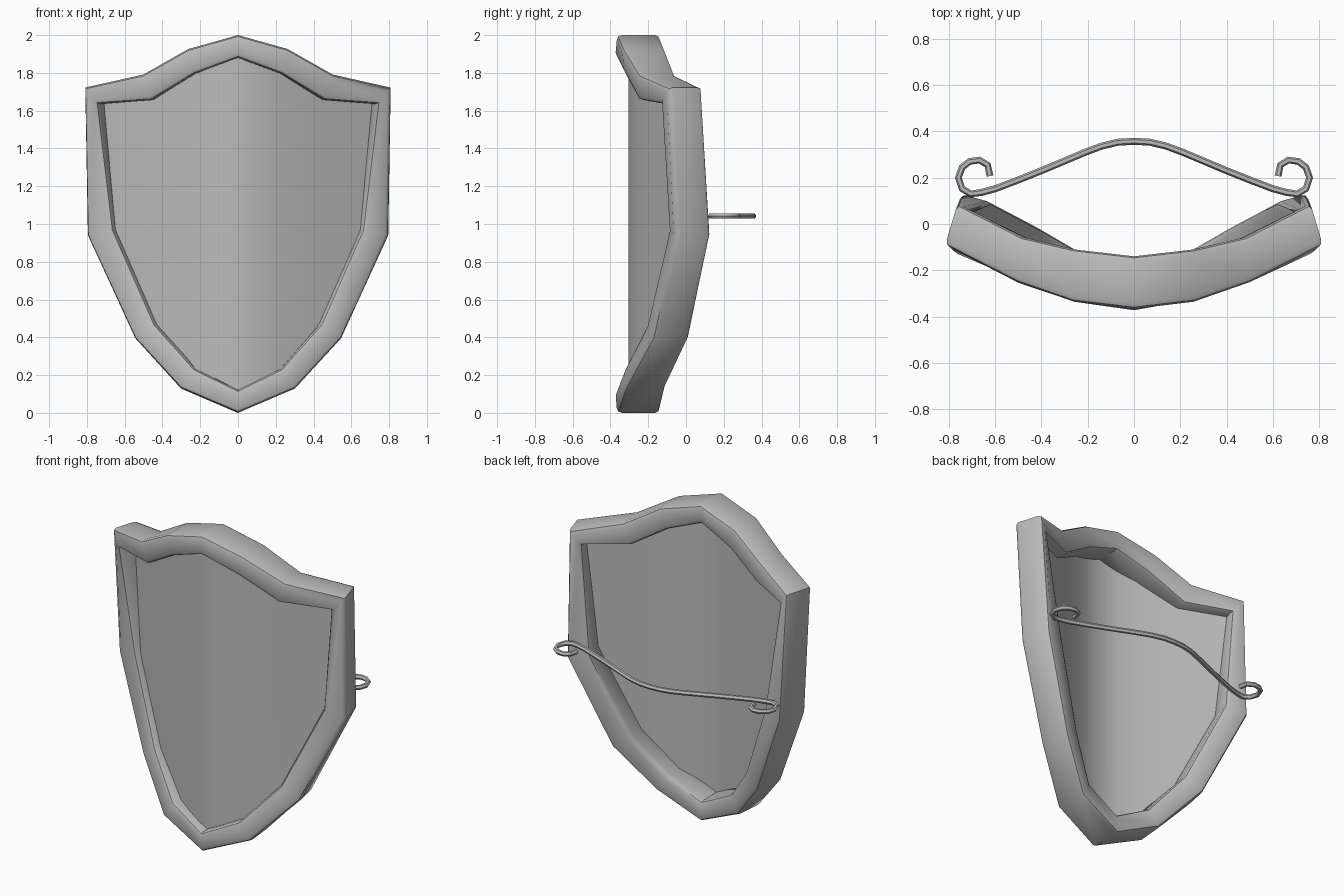
import bpy, bmesh, math

cube = bpy.data.objects.get("Cube")
if cube:
    bpy.data.objects.remove(cube, do_unlink=True)

grey = bpy.data.materials.new("plain grey")
grey.use_nodes = True
grey.diffuse_color = (0.5, 0.5, 0.5, 1)
grey.node_tree.nodes["Principled BSDF"].inputs["Base Color"].default_value = (0.5, 0.5, 0.5, 1)


def finish(obj, angle):
    obj.data.materials.append(grey)
    bpy.ops.object.select_all(action="DESELECT")
    obj.select_set(True)
    bpy.context.view_layer.objects.active = obj
    if obj.type == "CURVE":
        bpy.ops.object.convert(target="MESH")
    bpy.ops.object.shade_smooth_by_angle(angle=math.radians(angle))


def add_mesh(name, bm):
    mesh = bpy.data.meshes.new(name)
    bm.to_mesh(mesh)
    bm.free()
    obj = bpy.data.objects.new(name, mesh)
    bpy.context.collection.objects.link(obj)
    return obj


def mirrored(half):
    # half runs from the top centre down the left side to the bottom centre
    return half + [(-p[0],) + p[1:] for p in half[-2:0:-1]]


# Rim: four rails around the outline, joined and softened lengthwise
front_outer = [(0, -.367, 2), (.265, -.335, 1.926), (.505, -.252, 1.79), (.816, -.093, 1.722),
               (.802, -.055, .94), (.55, -.175, .395), (.305, -.32, .13), (0, -.367, 0)]
front_inner = [(0, -.372, 1.88), (.23, -.33, 1.795), (.46, -.255, 1.656), (.74, -.135, 1.636),
               (.66, -.092, .97), (.44, -.208, .47), (.23, -.328, .235), (0, -.372, .122)]
back_outer = [(0, -.138, 2), (.26, -.108, 1.926), (.485, -.055, 1.79), (.762, .087, 1.722),
              (.745, .132, .94), (.51, .018, .395), (.285, -.107, .13), (0, -.138, 0)]
back_inner = [(0, -.148, 1.88), (.22, -.118, 1.795), (.44, -.07, 1.656), (.69, .055, 1.636),
              (.61, .09, .97), (.4, -.022, .47), (.22, -.127, .235), (0, -.148, .122)]
bm = bmesh.new()
rails = [[bm.verts.new(p) for p in mirrored(r)]
         for r in (front_outer, front_inner, back_inner, back_outer)]
count = len(rails[0])
for a, b in zip(rails, rails[1:] + rails[:1]):
    for i in range(count):
        j = (i + 1) % count
        bm.faces.new((a[i], a[j], b[j], b[i]))
bmesh.ops.recalc_face_normals(bm, faces=bm.faces)
long_edges = [bm.edges.get((r[i], r[(i + 1) % count])) for r in rails for i in range(count)]
bmesh.ops.bevel(bm, geom=long_edges, offset=.026, segments=2, profile=.5, affect="EDGES")
finish(add_mesh("rim", bm), 40)


# Panel: a sheet with a rounded ridge and straighter sides, trimmed inside the rim
def height(chain, x):
    for (x0, z0), (x1, z1) in zip(chain, chain[1:]):
        if x <= x1:
            return z0 + (z1 - z0) * (x - x0) / (x1 - x0)
    return chain[-1][1]


edge = .73
top = [(0, 1.92), (.25, 1.84), (.47, 1.7), (edge, 1.67)]
bottom = [(0, .09), (.25, .2), (.45, .43), (.67, .96), (edge, 1.67)]
slope, roundness, front = .55, .12, -.305
xs = sorted({s * x for s in (1, -1) for x in [i * edge / 24 for i in range(25)] + [.25, .45, .67]})
bm = bmesh.new()
previous = None
for x in xs:
    y = front + math.hypot(slope * x, roundness) - roundness
    lo, hi = height(bottom, abs(x)), height(top, abs(x))
    column = [bm.verts.new((x, y, lo)), bm.verts.new((x, y, hi))]
    if previous:
        bm.faces.new((previous[0], column[0], column[1], previous[1]))
    previous = column
bmesh.ops.remove_doubles(bm, verts=bm.verts, dist=.0005)
finish(add_mesh("panel", bm), 40)

# Handle: a bowed rod ending in a curl on each side
half = [(0, .357), (.07, .353), (.14, .336), (.21, .31), (.3, .272), (.4, .23), (.5, .19), (.6, .152),
        (.66, .136), (.705, .13), (.742, .152), (.758, .2), (.742, .245), (.71, .27),
        (.667, .276), (.632, .255), (.622, .207)]
path = [(-x, y) for x, y in half[:0:-1]] + half
curve = bpy.data.curves.new("handle", "CURVE")
curve.dimensions = "3D"
curve.bevel_depth = .015
curve.bevel_resolution = 1
curve.use_fill_caps = True
spline = curve.splines.new("POLY")
spline.points.add(len(path) - 1)
for point, (x, y) in zip(spline.points, path):
    point.co = (x, y, 1.042, 1)
handle = bpy.data.objects.new("handle", curve)
bpy.context.collection.objects.link(handle)
finish(handle, 40)
